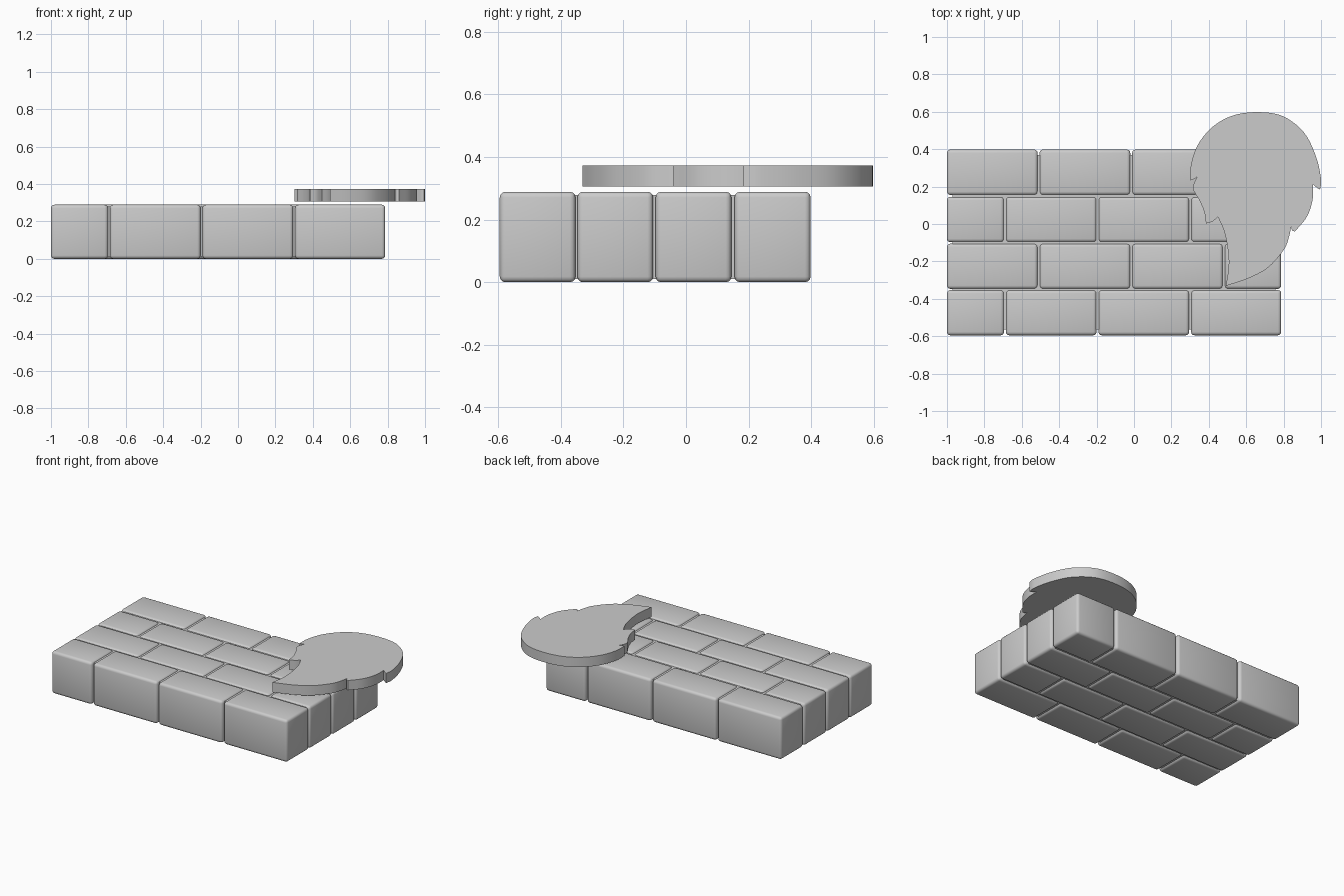
import bpy, bmesh
from mathutils import Vector

if "Cube" in bpy.data.objects:
    bpy.data.objects.remove(bpy.data.objects["Cube"])


def finish(name, bm, angle):
    bmesh.ops.recalc_face_normals(bm, faces=bm.faces[:])
    mesh = bpy.data.meshes.new(name)
    bm.to_mesh(mesh)
    bm.free()
    obj = bpy.data.objects.new(name, mesh)
    bpy.context.collection.objects.link(obj)
    bpy.ops.object.select_all(action='DESELECT')
    obj.select_set(True)
    bpy.context.view_layer.objects.active = obj
    bpy.ops.object.shade_smooth_by_angle(angle=angle)
    return obj


def box(name, x0, x1, y0, y1, z0, z1, bevel=0.0):
    bm = bmesh.new()
    bmesh.ops.create_cube(bm, size=1)
    for v in bm.verts:
        v.co = ((x0 + x1) / 2 + v.co.x * (x1 - x0),
                (y0 + y1) / 2 + v.co.y * (y1 - y0),
                (z0 + z1) / 2 + v.co.z * (z1 - z0))
    if bevel:
        bmesh.ops.bevel(bm, geom=bm.edges[:], offset=bevel, segments=3,
                        profile=0.5, affect='EDGES')
    return finish(name, bm, 0.6)


# Bricks in four rows, alternating between two joint patterns
rows = [(-0.595, -0.353), (-0.347, -0.105), (-0.097, 0.145), (0.155, 0.398)]
joints = [(-0.69, -0.195, 0.30), (-0.51, -0.015, 0.48)]
gap = 0.005
for r, (y0, y1) in enumerate(rows):
    cuts = [-1.0 - gap, *joints[r % 2], 0.787 + gap]
    for c in range(4):
        box(f"brick_{r + 1}_{c + 1}", cuts[c] + gap, cuts[c + 1] - gap,
            y0, y1, 0.0, 0.289, 0.018)

# Recessed mortar core
box("mortar", -0.97, 0.757, -0.565, 0.368, 0.011, 0.279)

# Flame outline: smooth strokes meeting at sharp points
strokes = [
    [(.492, -.331), (.507, -.20), (.487, -.056), (.449, .038)],
    [(.449, .038), (.42, .014), (.385, .002)],
    [(.385, .002), (.377, .06), (.35, .126), (.318, .18), (.318, .21), (.337, .251)],
    [(.337, .251), (.32, .24), (.302, .233)],
    [(.302, .233), (.305, .318), (.342, .425), (.422, .521), (.529, .58),
     (.663, .598), (.797, .576), (.909, .489), (.973, .361), (1.0, .24), (.995, .184)],
    [(.995, .184), (.979, .193), (.957, .211)],
    [(.957, .211), (.955, .13), (.925, .04), (.861, -.04)],
    [(.861, -.04), (.846, -.034), (.84, -.013)],
    [(.84, -.013), (.829, -.067), (.802, -.136), (.717, -.233), (.61, -.291), (.492, -.331)],
]


def smooth_stroke(points, steps=5):
    p = [Vector(q) for q in points]
    p = [2 * p[0] - p[1]] + p + [2 * p[-1] - p[-2]]
    out = []
    for a, b, c, d in zip(p, p[1:], p[2:], p[3:]):
        for i in range(steps):
            t = i / steps
            out.append(0.5 * (2 * b + (c - a) * t + (2 * a - 5 * b + 4 * c - d) * t * t
                              + (3 * b - a - 3 * c + d) * t ** 3))
    return out


# Flat flame plate floating above the wall
bm = bmesh.new()
outline = [p for s in strokes for p in smooth_stroke(s)]
face = bm.faces.new([bm.verts.new((p.x, p.y, 0.306)) for p in outline])
top = bmesh.ops.extrude_face_region(bm, geom=[face], use_keep_orig=True)
bmesh.ops.translate(bm, vec=(0, 0, 0.067),
                    verts=[g for g in top["geom"] if isinstance(g, bmesh.types.BMVert)])
finish("flame", bm, 0.6)
